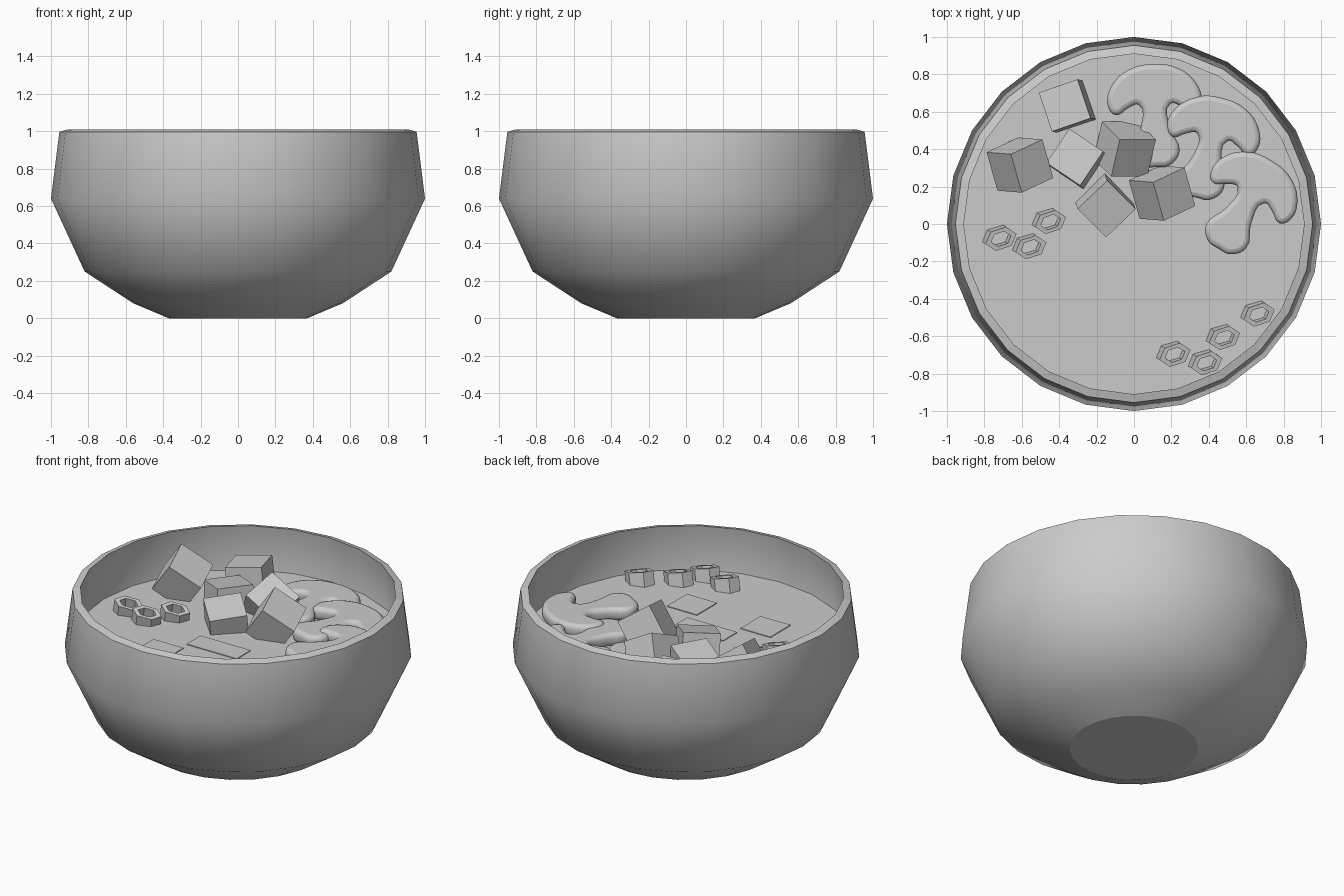
import bpy, bmesh, math
from mathutils import Matrix, Vector

if "Cube" in bpy.data.objects:
    bpy.data.objects.remove(bpy.data.objects["Cube"])

# One plain material
grey = bpy.data.materials.new("plain_grey")
grey.use_nodes = True
colour = (0.6, 0.6, 0.6, 1)
grey.diffuse_color = colour
grey.node_tree.nodes["Principled BSDF"].inputs["Base Color"].default_value = colour

SOUP_Z = 0.715


def finish(name, bm):
    """Turn a bmesh into a named object with the grey material."""
    bmesh.ops.recalc_face_normals(bm, faces=bm.faces)
    mesh = bpy.data.meshes.new(name)
    bm.to_mesh(mesh)
    bm.free()
    mesh.materials.append(grey)
    obj = bpy.data.objects.new(name, mesh)
    bpy.context.collection.objects.link(obj)
    return obj


def smooth(obj, degrees):
    bpy.ops.object.select_all(action="DESELECT")
    obj.select_set(True)
    bpy.context.view_layer.objects.active = obj
    bpy.ops.object.shade_smooth_by_angle(angle=math.radians(degrees))


def box(name, matrix):
    bm = bmesh.new()
    bmesh.ops.create_cube(bm, size=1, matrix=matrix)
    return finish(name, bm)


# Bowl: a lathed wall with a raised inner lip
profile = [(0, 0), (0.37, 0), (0.56, 0.08), (0.82, 0.25), (1, 0.64), (0.955, 0.997),
           (0.91, 1.01), (0.953, 0.65), (0.78, 0.29), (0.53, 0.13), (0.35, 0.05), (0, 0.05)]
bm = bmesh.new()
points = [bm.verts.new((r, 0, z)) for r, z in profile]
edges = [bm.edges.new(pair) for pair in zip(points, points[1:])]
bmesh.ops.spin(bm, geom=points + edges, cent=(0, 0, 0), axis=(0, 0, 1),
               angle=math.tau, steps=24)
bmesh.ops.remove_doubles(bm, verts=bm.verts, dist=0.0005)
bowl = finish("bowl", bm)
smooth(bowl, 40)
for edge in bowl.data.edges:  # keep the foot and the lip crisp
    heights = [bowl.data.vertices[i].co.z for i in edge.vertices]
    if max(heights) < 0.001 or min(heights) > 0.99:
        edge.use_edge_sharp = True

# Soup surface
bm = bmesh.new()
bmesh.ops.create_circle(bm, cap_ends=True, segments=24, radius=0.943,
                        matrix=Matrix.Translation((0, 0, SOUP_Z)))
finish("soup_surface", bm)

# Thin seaweed sheets lying on the soup
sheets = [(-0.285, -0.39, 0.21, 0.2), (0.235, -0.395, 0.21, 0.2), (-0.02, -0.165, 0.35, 0.14)]
for i, (x, y, w, d) in enumerate(sheets):
    box(f"seaweed_sheet_{i + 1}", Matrix.Translation((x, y, SOUP_Z + 0.002))
        @ Matrix.Diagonal((w, d, 0.006, 1)))

# Tofu cubes: centre and two edge directions
corner_a, corner_b = (0.16, 0.075, -0.113), (0.066, -0.19, -0.06)
tofu = [((-0.61, 0.315, 0.825), corner_a, corner_b),
        ((0.15, 0.165, 0.81), corner_a, corner_b),
        ((-0.353, 0.63, 0.757), (0.203, 0.07, 0.03), (0.075, -0.214, 0.02)),
        ((-0.305, 0.345, 0.745), (0.16, -0.107, 0.03), (-0.107, -0.187, 0.01)),
        ((-0.155, 0.105, 0.74), (0.16, -0.16, -0.05), (-0.16, -0.14, -0.02)),
        ((-0.05, 0.4, 0.765), (0.193, 0, -0.106), (-0.053, -0.198, -0.08))]
for i, (centre, a, b) in enumerate(tofu):
    u = Vector(a).normalized()
    w = u.cross(Vector(b)).normalized()
    turn = Matrix((u, w.cross(u), w)).transposed().to_4x4()
    box(f"tofu_cube_{i + 1}", Matrix.Translation(centre) @ turn @ Matrix.Scale(0.22, 4))

# Spring onion rings: leaning six-sided tubes
rings = [(-0.725, -0.07), (-0.565, -0.115), (-0.46, 0.02),
         (0.205, -0.69), (0.375, -0.735), (0.47, -0.6), (0.655, -0.475)]
section = [(0.088, -0.05), (0.088, 0.07), (0.056, 0.07), (0.056, -0.05)]
for i, (x, y) in enumerate(rings):
    bm = bmesh.new()
    loops = []
    for r, z in section:
        loops.append([bm.verts.new((r * math.cos(k * math.pi / 3),
                                    0.7 * r * math.sin(k * math.pi / 3), z))
                      for k in range(6)])
    for j in range(4):
        p, q = loops[j], loops[(j + 1) % 4]
        for k in range(6):
            n = (k + 1) % 6
            bm.faces.new((p[k], p[n], q[n], q[k]))
    bm.transform(Matrix.Translation((x, y, SOUP_Z))
                 @ Matrix.Rotation(math.radians(12), 4, "Y")
                 @ Matrix.Rotation(math.radians(8), 4, "X")
                 @ Matrix.Rotation(math.radians(18), 4, "Z"))
    finish(f"onion_ring_{i + 1}", bm)

# Mushroom slices: a mirrored outline with rounded edges
half = [(0, 0.215), (0.135, 0.188), (0.23, 0.1), (0.25, 0), (0.21, -0.05), (0.14, -0.015),
        (0.085, 0), (0.08, -0.13), (0.125, -0.255), (0.065, -0.33), (0, -0.335)]
outline = half + [(-x, y) for x, y in half[-2:0:-1]]
slices = [(0.11, 0.64, 0.735, 2), (0.42, 0.465, 0.75, -14), (0.625, 0.155, 0.765, -31)]
for i, (x, y, z, degrees) in enumerate(slices):
    name = f"mushroom_slice_{i + 1}"
    curve = bpy.data.curves.new(name, "CURVE")
    curve.dimensions = "2D"
    curve.fill_mode = "BOTH"
    curve.resolution_u = 4
    curve.extrude = 0.012
    curve.bevel_depth = 0.028
    curve.bevel_resolution = 2
    curve.offset = -0.028
    spline = curve.splines.new("BEZIER")
    spline.bezier_points.add(len(outline) - 1)
    for point, (px, py) in zip(spline.bezier_points, outline):
        point.co = (px, py, 0)
        point.handle_left_type = point.handle_right_type = "AUTO"
    spline.use_cyclic_u = True
    curve.materials.append(grey)
    obj = bpy.data.objects.new(name, curve)
    bpy.context.collection.objects.link(obj)
    obj.location = (x, y, z)
    obj.rotation_euler = (0, 0, math.radians(degrees))
    bpy.ops.object.select_all(action="DESELECT")
    obj.select_set(True)
    bpy.context.view_layer.objects.active = obj
    bpy.ops.object.convert(target="MESH")
    smooth(bpy.context.view_layer.objects.active, 50)
